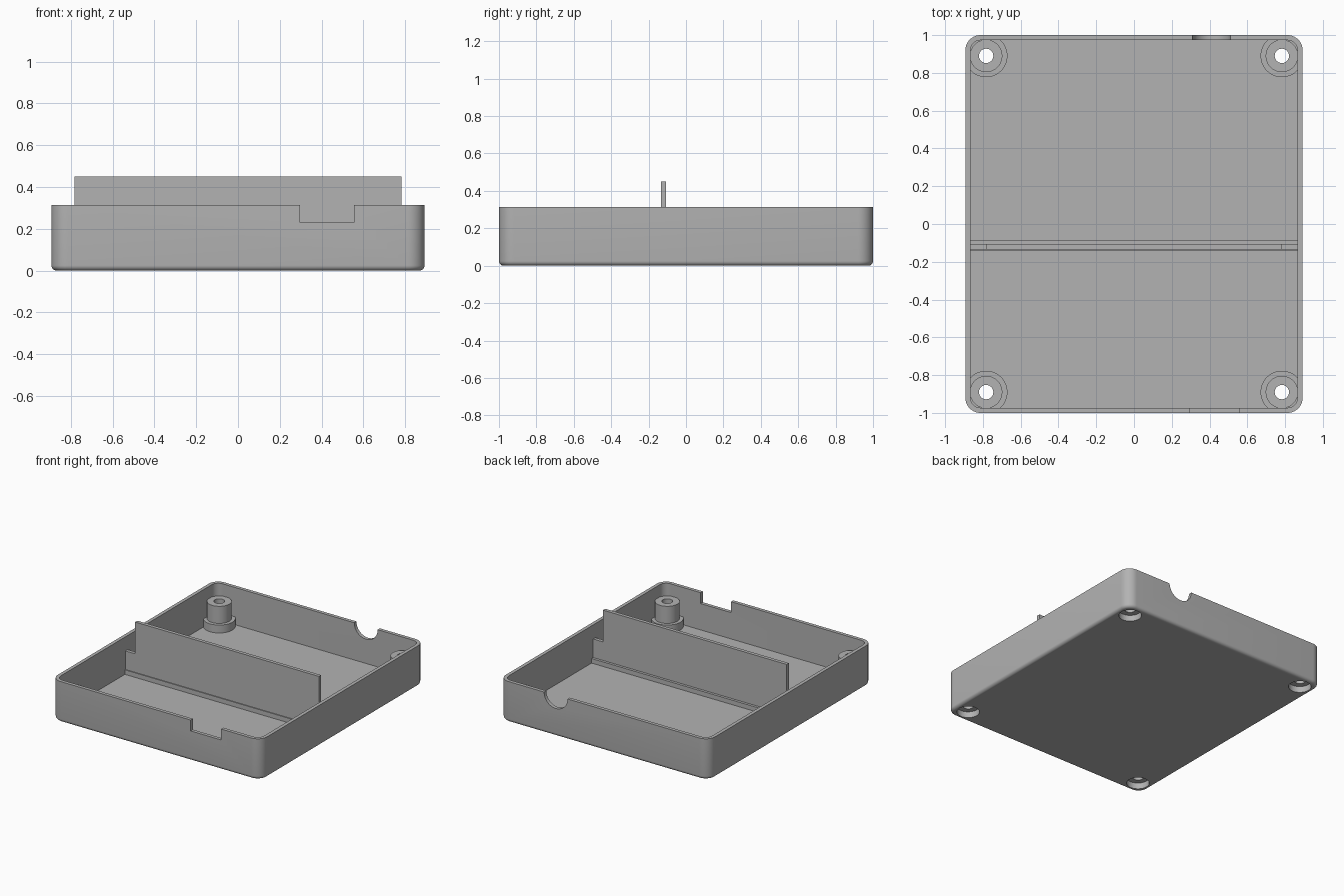
import bpy, bmesh, math

cube = bpy.data.objects.get("Cube")
if cube:
    bpy.data.objects.remove(cube, do_unlink=True)

HALF_X, HALF_Y, HEIGHT = 0.893, 1.0, 0.314
WALL, CORNER, FILLET = 0.027, 0.08, 0.025
POST_X, POST_Y = 0.783, 0.89

grey = bpy.data.materials.new("plain_grey")
grey.use_nodes = True
colour = (0.45, 0.45, 0.45, 1)
grey.diffuse_color = colour
grey.node_tree.nodes["Principled BSDF"].inputs["Base Color"].default_value = colour


def make_object(name, bm):
    bmesh.ops.recalc_face_normals(bm, faces=bm.faces[:])
    mesh = bpy.data.meshes.new(name)
    bm.to_mesh(mesh)
    bm.free()
    mesh.materials.append(grey)
    obj = bpy.data.objects.new(name, mesh)
    bpy.context.collection.objects.link(obj)
    return obj


def outline(inset, steps=10):
    """Rounded rectangle, moved inwards by inset."""
    r = CORNER - inset
    pts = []
    for q, (sx, sy) in enumerate([(1, 1), (-1, 1), (-1, -1), (1, -1)]):
        for i in range(steps + 1):
            a = math.pi / 2 * (q + i / steps)
            pts.append((sx * (HALF_X - CORNER) + r * math.cos(a),
                        sy * (HALF_Y - CORNER) + r * math.sin(a)))
    return pts


def loft(name, sections):
    """Join rounded rectangles given as (inset, z) and cap both ends."""
    bm = bmesh.new()
    rings = [[bm.verts.new((x, y, z)) for x, y in outline(inset)] for inset, z in sections]
    for a, b in zip(rings, rings[1:]):
        for i in range(len(a)):
            j = (i + 1) % len(a)
            bm.faces.new((a[i], a[j], b[j], b[i]))
    bm.faces.new(rings[0])
    bm.faces.new(rings[-1])
    return make_object(name, bm)


def prism(name, points, depth, place):
    """Extrude a flat profile; place maps (u, v, w) to x, y, z."""
    bm = bmesh.new()
    a, b = [[bm.verts.new(place(u, v, w)) for u, v in points] for w in depth]
    bm.faces.new(a)
    bm.faces.new(b)
    for i in range(len(a)):
        j = (i + 1) % len(a)
        bm.faces.new((a[i], a[j], b[j], b[i]))
    return make_object(name, bm)


def circle(cx, cy, r, n=48):
    return [(cx + r * math.cos(math.tau * i / n), cy + r * math.sin(math.tau * i / n))
            for i in range(n)]


def upright(u, v, w):
    return (u, v, w)


def lengthwise(u, v, w):
    return (u, w, v)


def box(name, x0, x1, y0, y1, z0, z1):
    return prism(name, [(x0, y0), (x1, y0), (x1, y1), (x0, y1)], (z0, z1), upright)


def boolean(obj, tool, operation="DIFFERENCE"):
    mod = obj.modifiers.new("cut", "BOOLEAN")
    mod.operation, mod.object, mod.solver = operation, tool, "EXACT"
    bpy.context.view_layer.objects.active = obj
    bpy.ops.object.modifier_apply(modifier=mod.name)


def discard(*tools):
    for tool in tools:
        bpy.data.objects.remove(tool, do_unlink=True)


# Open tray with a rounded lower edge
fillet = [(FILLET * (1 - math.sin(t)), FILLET * (1 - math.cos(t)))
          for t in (math.pi / 2 * i / 6 for i in range(7))]
tray = loft("tray", fillet + [(0, HEIGHT), (WALL, HEIGHT), (WALL, WALL)])

# Square notch in the front wall, round notch in the back wall
notch = box("front_notch", 0.297, 0.556, -1.1, -0.9, 0.23, 0.5)
round_notch = prism("back_notch", circle(0.41, HEIGHT, 0.1), (0.9, 1.1), lengthwise)
boolean(tray, notch)
boolean(tray, round_notch)
discard(notch, round_notch)

# Screw posts with collars, drilled through and counterbored from below
inside = loft("collar_limit", [(0.015, 0.01), (0.015, HEIGHT - 0.01)])
parts = [tray]
for side, sx in (("left", 1), ("right", -1)):
    for end, sy in (("front", -1), ("back", 1)):
        cx, cy = sx * POST_X, sy * POST_Y
        tag = end + "_" + side
        collar = prism(tag + "_collar", circle(cx, cy, 0.113), (0.015, 0.088), upright)
        boolean(collar, inside, "INTERSECT")
        post = prism(tag + "_post", circle(cx, cy, 0.086), (0.015, 0.22), upright)
        boolean(collar, post, "UNION")
        collar.name = tag + "_screw_post"
        bore = prism("bore", circle(cx, cy, 0.038), (-0.1, 0.4), upright)
        counterbore = prism("counterbore", circle(cx, cy, 0.08), (-0.1, 0.047), upright)
        for obj in (tray, collar):
            boolean(obj, counterbore)
            boolean(obj, bore)
        discard(post, bore, counterbore)
        parts.append(collar)
discard(inside)

# Upright divider with lower shoulders reaching the side walls
reach = HALF_X - WALL + 0.005
half_profile = [(reach, 0.02), (reach, 0.205), (POST_X, 0.205), (POST_X, 0.45)]
profile = half_profile + [(-x, z) for x, z in reversed(half_profile)]
parts.append(prism("divider", profile, (-0.134, -0.107), lengthwise))

# Low ribs holding the divider's foot
parts.append(box("front_rib", -reach, reach, -0.141, -0.132, 0.02, 0.062))
parts.append(box("back_rib", -reach, reach, -0.109, -0.087, 0.02, 0.062))

# Smooth the curved walls and keep the edges crisp
bpy.ops.object.select_all(action="DESELECT")
for obj in parts:
    obj.select_set(True)
bpy.context.view_layer.objects.active = tray
bpy.ops.object.shade_smooth_by_angle(angle=math.radians(30))
